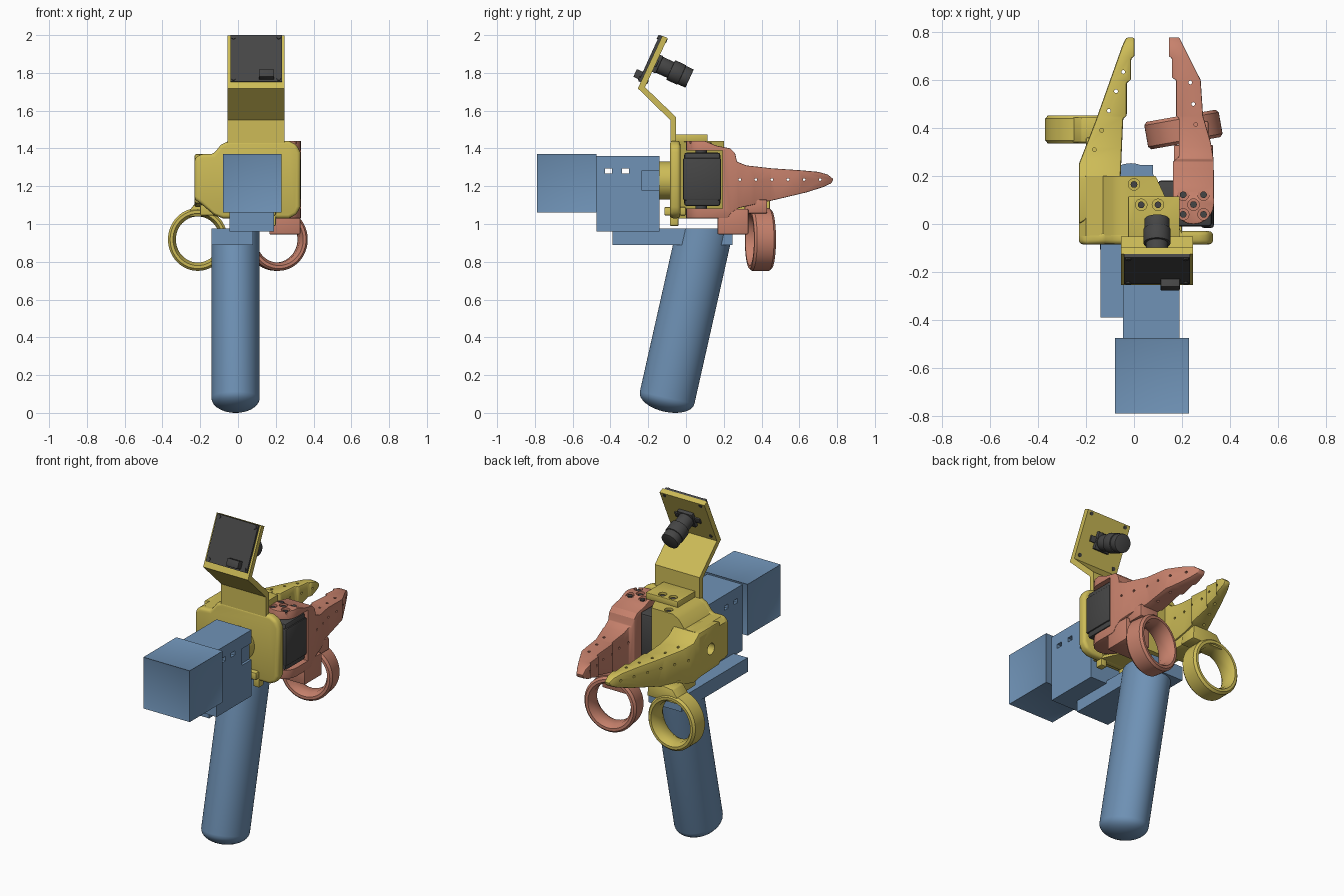
import bpy, bmesh, math
from mathutils import Matrix, Vector

if "Cube" in bpy.data.objects:
    bpy.data.objects.remove(bpy.data.objects["Cube"])

parts = []


def material(name, rgb):
    m = bpy.data.materials.new(name)
    m.use_nodes = True
    m.diffuse_color = (*rgb, 1)
    m.node_tree.nodes["Principled BSDF"].inputs["Base Color"].default_value = (*rgb, 1)
    return m


BLUE = material("steel blue", (0.16, 0.29, 0.47))
YELLOW = material("mustard yellow", (0.61, 0.50, 0.095))
RED = material("terracotta", (0.57, 0.22, 0.15))
DARK = material("dark grey", (0.06, 0.06, 0.06))


def make(name, bm, mat, bevel=0.0, segments=2):
    bmesh.ops.recalc_face_normals(bm, faces=bm.faces)
    me = bpy.data.meshes.new(name)
    bm.to_mesh(me)
    bm.free()
    ob = bpy.data.objects.new(name, me)
    bpy.context.collection.objects.link(ob)
    if mat:
        me.materials.append(mat)
        parts.append(ob)
    if bevel:
        round_edges(ob, bevel, segments)
    return ob


def bake(ob):
    bpy.context.view_layer.update()
    dg = bpy.context.evaluated_depsgraph_get()
    me = bpy.data.meshes.new_from_object(ob.evaluated_get(dg))
    ob.modifiers.clear()
    ob.data = me


def round_edges(ob, width, segments=2):
    b = ob.modifiers.new("bevel", "BEVEL")
    b.width, b.segments, b.limit_method = width, segments, "ANGLE"
    b.angle_limit = math.radians(35)
    bake(ob)


def combine(ob, tool, operation="DIFFERENCE"):
    m = ob.modifiers.new("boolean", "BOOLEAN")
    m.object, m.operation, m.solver = tool, operation, "EXACT"
    bake(ob)
    bpy.data.objects.remove(tool)


def box(name, x, y, z, mat, bevel=0.0, matrix=Matrix()):
    """Box from (low, high) pairs on each axis."""
    bm = bmesh.new()
    bmesh.ops.create_cube(bm, size=1)
    size = [hi - lo for lo, hi in (x, y, z)]
    mid = Vector([(hi + lo) / 2 for lo, hi in (x, y, z)])
    bm.transform(matrix @ Matrix.Translation(mid) @ Matrix.Diagonal((*size, 1)))
    return make(name, bm, mat, bevel)


def prism(name, points, axis, lo, hi, mat, bevel=0.0, segments=2):
    """Outline in the plane across the axis, extruded along the axis."""
    place = {"x": lambda p, d: (d, *p), "y": lambda p, d: (p[0], d, p[1]), "z": lambda p, d: (*p, d)}[axis]
    bm = bmesh.new()
    face = bm.faces.new([bm.verts.new(place(p, lo)) for p in points])
    new = bmesh.ops.extrude_face_region(bm, geom=[face])["geom"]
    shift = Vector(place((0, 0), hi - lo))
    bmesh.ops.translate(bm, vec=shift, verts=[v for v in new if isinstance(v, bmesh.types.BMVert)])
    return make(name, bm, mat, bevel, segments)


def rod(name, a, b, r, mat, segments=32, bevel=0.0):
    a, b = Vector(a), Vector(b)
    bm = bmesh.new()
    bmesh.ops.create_cone(bm, cap_ends=True, segments=segments, radius1=r, radius2=r, depth=(b - a).length)
    turn = (b - a).to_track_quat("Z", "Y").to_matrix().to_4x4()
    bm.transform(Matrix.Translation((a + b) / 2) @ turn)
    return make(name, bm, mat, bevel)


def drill(ob, a, b, r, segments=16):
    combine(ob, rod("cutter", a, b, r, None, segments))


def lathe(profile, matrix, closed=False):
    bm = bmesh.new()
    vs = [bm.verts.new((r, 0, z)) for r, z in profile]
    for a, b in zip(vs, vs[1:] + (vs[:1] if closed else [])):
        bm.edges.new((a, b))
    bmesh.ops.spin(bm, geom=bm.verts[:] + bm.edges[:], cent=(0, 0, 0), axis=(0, 0, 1),
                   angle=math.tau, steps=56, use_merge=True)
    bmesh.ops.remove_doubles(bm, verts=bm.verts, dist=1e-5)
    bm.transform(matrix)
    return bm


def screw_hole(ob, x, y, z):
    drill(ob, (x, y, z - 0.015), (x, y, z + 0.05), 0.024, 20)
    rod("screw", (x, y, z - 0.02), (x, y, z - 0.008), 0.014, DARK, 12)


# Handle: slanted oval grip with a domed foot, trimmed flat on top
tilt = Matrix.Rotation(math.radians(-12.7), 4, "X")
dome = [(math.sin(t * math.pi / 16), -0.075 * math.cos(t * math.pi / 16)) for t in range(9)]
bm = lathe(dome + [(1, 1.1)], Matrix.Translation((-0.013, -0.1, 0.08)) @ tilt @ Matrix.Diagonal((0.128, 0.148, 1, 1)))
bmesh.ops.bisect_plane(bm, geom=bm.verts[:] + bm.edges[:] + bm.faces[:], plane_co=(0, 0, 0.975),
                       plane_no=(0, 0, 1), clear_outer=True)
bmesh.ops.holes_fill(bm, edges=[e for e in bm.edges if e.is_boundary])
make("handle_grip", bm, BLUE)
box("handle_bar", (-0.14, 0.08), (-0.39, 0.245), (0.89, 0.975), BLUE)

# Front housing: framed end box and the slotted rear box
bm = bmesh.new()
bmesh.ops.create_cube(bm, size=1)
bm.transform(Matrix.Translation((0.075, -0.632, 1.215)) @ Matrix.Diagonal((0.31, 0.315, 0.31, 1)))
bmesh.ops.inset_individual(bm, faces=bm.faces[:], thickness=0.022, depth=-0.006)
make("end_housing", bm, BLUE)
rear = box("rear_housing", (-0.045, 0.19), (-0.475, -0.14), (0.96, 1.36), BLUE)
for y in (-0.41, -0.32):
    combine(rear, box("cutter", (-0.3, 0.4), (y - 0.018, y + 0.018), (1.268, 1.294), None))
combine(rear, box("cutter", (0.175, 0.3), (-0.235, -0.1), (1.18, 1.28), None))

# Fixed body: rounded face plate, boss, and solid block behind it
plate_outline = [(0.33, 1.09), (0.33, 1.38), (0.31, 1.42), (0.27, 1.44), (-0.05, 1.44), (-0.09, 1.42),
                 (-0.13, 1.37), (-0.2, 1.37), (-0.23, 1.345), (-0.23, 1.13), (-0.2, 1.11), (-0.13, 1.05),
                 (-0.08, 1.03), (0.27, 1.03), (0.31, 1.05)]
prism("face_plate", plate_outline, "y", -0.085, -0.03, YELLOW, 0.018, 3)
rod("plate_boss", (0.07, -0.145, 1.23), (0.07, -0.07, 1.23), 0.1, YELLOW, 48)
body = prism("fixed_body", [(-0.23, -0.05), (-0.23, 0.2), (0.09, 0.2), (0.2, -0.04)], "z", 0.9, 1.6, YELLOW)
combine(body, prism("cutter", plate_outline, "y", -0.2, 0.4, None), "INTERSECT")
screw_hole(body, 0, 0.165, 1.44)
drill(body, (-0.3, 0.09, 1.235), (-0.17, 0.09, 1.235), 0.034, 28)
box("lower_tab", (0, 0.2), (-0.115, 0.0), (1.045, 1.09), YELLOW, 0.008)
for x in (0.02, 0.18):
    box("lower_clip", (x - 0.02, x + 0.02), (-0.085, -0.04), (0.99, 1.06), YELLOW, 0.005)

# Fingers: a top outline crossed with a side outline, rounded, then drilled
upper = [(0.32, 1.31), (0.45, 1.295), (0.6, 1.285), (0.7, 1.276), (0.75, 1.262), (0.78, 1.238)]
lower = [(0.77, 1.216), (0.73, 1.197), (0.64, 1.168), (0.48, 1.13), (0.36, 1.103)]


def finger(name, top, side, mat, holes):
    ob = prism(name, top, "z", 0.9, 1.6, mat)
    combine(ob, prism("cutter", side, "x", -0.5, 0.5, None), "INTERSECT")
    round_edges(ob, 0.011)
    for x, y in holes:
        drill(ob, (x, y, 1), (x, y, 1.5), 0.008, 10)
    for y in (0.285, 0.37, 0.455, 0.54, 0.625, 0.71):
        drill(ob, (-0.4, y, 1.235), (0.4, y, 1.235), 0.007, 10)
    return ob


fixed = finger("fixed_finger",
               [(-0.23, 0), (-0.23, 0.25), (-0.16, 0.43), (-0.05, 0.74), (-0.03, 0.785), (0.003, 0.785),
                (0.003, 0.7), (-0.012, 0.69), (-0.012, 0.6), (-0.03, 0.59), (-0.03, 0.45), (-0.045, 0.44), (-0.06, 0.1)],
               [(0, 1.37), (0.2, 1.37), (0.25, 1.33)] + upper + lower + [(0.25, 1.09), (0.2, 1.1), (0, 1.11)],
               YELLOW, [(-0.165 + 0.03 * i, 0.31 + 0.081 * i) for i in range(5)])
drill(fixed, (-0.3, 0.09, 1.235), (-0.17, 0.09, 1.235), 0.034, 28)

arc = [(0.248 + 0.086 * math.cos(t), 0.085 + 0.086 * math.sin(t))
       for t in [math.pi + math.pi * i / 10 for i in range(11)]]
moving = finger("moving_finger",
                arc + [(0.332, 0.27), (0.32, 0.34), (0.288, 0.45), (0.278, 0.6), (0.19, 0.775), (0.178, 0.787),
                       (0.145, 0.787), (0.145, 0.7), (0.158, 0.69), (0.158, 0.61), (0.175, 0.6), (0.175, 0.45),
                       (0.187, 0.44), (0.187, 0.28), (0.162, 0.26)],
                [(-0.02, 1.44), (0.1, 1.44), (0.16, 1.415), (0.235, 1.4), (0.26, 1.375), (0.27, 1.33)] + upper + lower
                + [(0.28, 1.085), (0.24, 1.06), (0.22, 1.03), (-0.02, 1.03)],
                RED, [(0.235, 0.59), (0.247, 0.5), (0.257, 0.415)])
combine(moving, box("cutter", (0, 0.5), (-0.1, 0.192), (1.083, 1.39), None))
for x, y in ((0.205, 0.04), (0.205, 0.122), (0.29, 0.04), (0.29, 0.122), (0.248, 0.081)):
    screw_hole(moving, x, y, 1.44)

# Motor between the arms of the moving finger
box("motor", (0.1, 0.325), (-0.01, 0.182), (1.095, 1.378), DARK, 0.014)
box("motor_cover", (0.28, 0.333), (-0.016, 0.186), (1.125, 1.35), DARK, 0.01)
rod("motor_shaft", (0.248, 0.08, 1.06), (0.248, 0.08, 1.41), 0.03, DARK)

# Finger loops and the blocks that carry them
loop_section = [(0.122, -0.03), (0.138, -0.058), (0.154, -0.058), (0.166, -0.045),
                (0.166, 0.045), (0.154, 0.058), (0.138, 0.058), (0.122, 0.03)]
for name, x, turn, mat in (("fixed_loop", -0.213, 0, YELLOW), ("moving_loop", 0.206, 10, RED)):
    place = Matrix.Translation((x, 0.394, 0.918)) @ Matrix.Rotation(math.radians(turn), 4, "Z")
    make(name, lathe(loop_section, place @ Matrix.Diagonal((0.95, 1, 1, 1)) @ Matrix.Rotation(math.pi / 2, 4, "X"), True), mat)
box("moving_loop_block", (0.166, 0.33), (0.167, 0.33), (0.945, 1.08), RED, 0.006)
box("moving_loop_neck", (0.19, 0.31), (0.31, 0.43), (1.055, 1.13), RED, 0.008)
prism("fixed_loop_block", [(-0.28, 1.04), (-0.22, 1.12), (-0.06, 1.14), (-0.05, 1.04), (-0.16, 1.04)],
      "y", 0.34, 0.445, YELLOW, 0.006)
box("fixed_loop_neck", (-0.2, -0.06), (0.19, 0.36), (1.045, 1.13), YELLOW, 0.006)

# Camera bracket: foot and folded upright
foot = box("bracket_foot", (-0.025, 0.19), (-0.07, 0.115), (1.435, 1.475), YELLOW, 0.004)
for x in (0.03, 0.1):
    screw_hole(foot, x, 0.08, 1.475)
prism("camera_bracket", [(-0.083, 1.42), (-0.083, 1.55), (-0.255, 1.718), (-0.125, 1.997), (-0.097, 1.984),
                         (-0.217, 1.724), (-0.052, 1.565), (-0.052, 1.42)], "x", -0.055, 0.245, YELLOW)

# Camera: board, connector, corner screws and stepped lens
cam = Matrix.Translation((0.096, -0.172, 1.857)) @ Matrix.Rotation(math.radians(-24.5), 4, "X")
box("camera_board", (-0.137, 0.137), (-0.03, -0.014), (-0.125, 0.145), DARK, 0, cam)
box("board_connector", (0.015, 0.095), (-0.065, -0.02), (-0.115, -0.07), DARK, 0.004, cam)
box("lens_holder", (-0.05, 0.05), (0.01, 0.035), (-0.05, 0.05), DARK, 0.004, cam)
box("lens_lug", (-0.085, 0.085), (0.012, 0.024), (-0.018, 0.018), DARK, 0.003, cam)
for x in (-0.12, 0.12):
    for z in (-0.11, 0.13):
        rod("board_screw", cam @ Vector((x, -0.036, z)), cam @ Vector((x, 0.018, z)), 0.011, DARK, 12)
for name, a, b, r in (("lens_barrel", 0.02, 0.11, 0.046), ("lens_collar", 0.1, 0.165, 0.057), ("lens_tip", 0.165, 0.21, 0.053)):
    rod(name, cam @ Vector((0, a, 0)), cam @ Vector((0, b, 0)), r, DARK, 40, 0.003)

# Smooth curved surfaces while keeping hard edges crisp
for ob in parts:
    ob.data.shade_smooth()
    ob.data.set_sharp_from_angle(angle=math.radians(30))
